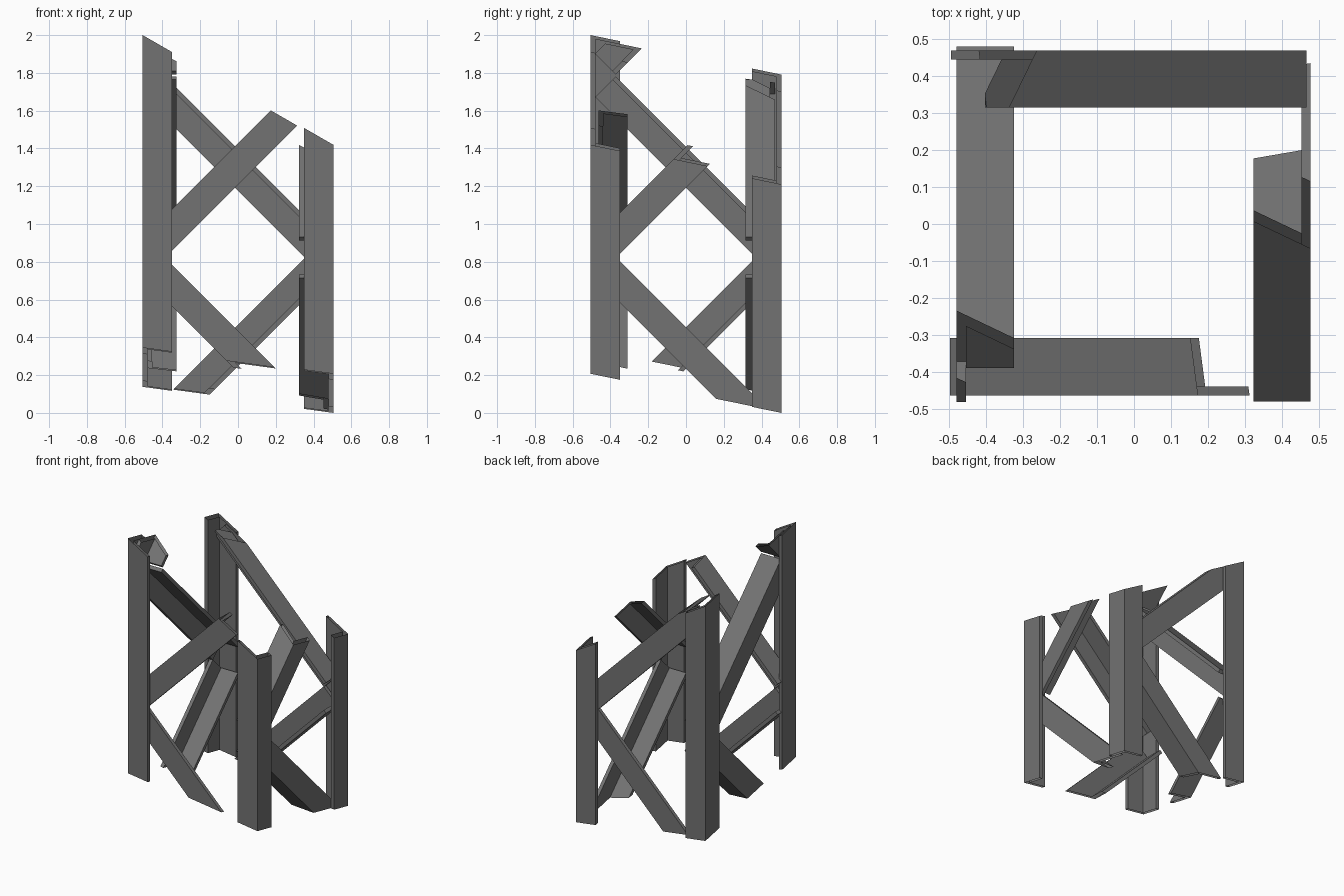
import bpy, bmesh, math
from mathutils import Vector

if "Cube" in bpy.data.objects:
    bpy.data.objects.remove(bpy.data.objects["Cube"])

W, T = 0.155, 0.025        # flange width and thickness
UP = Vector((0, 0, 1))

# steel angle section: two square flanges
PROFILE = [(0, 0), (W, 0), (W, T), (T, T), (T, W), (0, W)]

# the tower section is torn off along two sloping planes, leaving open ends
CUTS = [(Vector((-0.505, -0.505, 2.0)), Vector((0.575, 0.207, 1))),
        (Vector((-0.505, -0.505, 0.345)), Vector((-0.1366, -0.205, -1)))]

steel = bpy.data.materials.new("dark_steel")
steel.diffuse_color = (0.17, 0.17, 0.17, 1)
steel.use_nodes = True
steel.node_tree.nodes["Principled BSDF"].inputs["Base Color"].default_value = steel.diffuse_color


def angle_bar(name, corner, a_dir, b_dir, run):
    bm = bmesh.new()
    ring = [bm.verts.new(corner + a_dir * a + b_dir * b) for a, b in PROFILE]
    face = bm.faces.new(ring)
    top = bmesh.ops.extrude_face_region(bm, geom=[face], use_keep_orig=True)
    bmesh.ops.translate(bm, vec=run, verts=[v for v in top['geom']
                                            if isinstance(v, bmesh.types.BMVert)])
    bmesh.ops.recalc_face_normals(bm, faces=bm.faces[:])
    for co, no in CUTS:
        bmesh.ops.bisect_plane(bm, geom=bm.verts[:] + bm.edges[:] + bm.faces[:],
                               plane_co=co, plane_no=no.normalized(), clear_outer=True)
    if bm.faces:
        me = bpy.data.meshes.new(name)
        bm.to_mesh(me)
        me.materials.append(steel)
        ob = bpy.data.objects.new(name, me)
        bpy.context.collection.objects.link(ob)
    bm.free()


# corner legs
for sx in (-1, 1):
    for sy in (-1, 1):
        name = ("front" if sy < 0 else "back") + ("_left" if sx < 0 else "_right") + "_leg"
        angle_bar(name, Vector((sx * 0.505, sy * 0.505, -0.3)),
                  Vector((-sx, 0, 0)), Vector((0, -sy, 0)), UP * 2.6)

# zigzag braces on each side: side name, distance from centre, start along side
NODE, NEXT = 0.822, 1.787
S = math.sqrt(0.5)
LENGTH = 0.852
for k, (side, dist, start) in enumerate([("front", 0.464, -0.498), ("right", 0.478, -0.48),
                                         ("back", 0.47, -0.466), ("left", 0.48, -0.48)]):
    ang = k * math.pi / 2
    u = Vector((math.cos(ang), math.sin(ang), 0))
    out = Vector((math.sin(ang), -math.cos(ang), 0))
    for part, mirror, s in (("upper", NODE, 1), ("lower", NODE, -1), ("top", NEXT, -1)):
        # upper brace rises from the node; the others are its reflections
        z = NODE + 0.108
        z = z if s > 0 else 2 * mirror - z
        angle_bar(f"{side}_{part}_brace", u * start + out * dist + UP * z,
                  (u - UP * s) * S, -out, (u + UP * s) * LENGTH)
